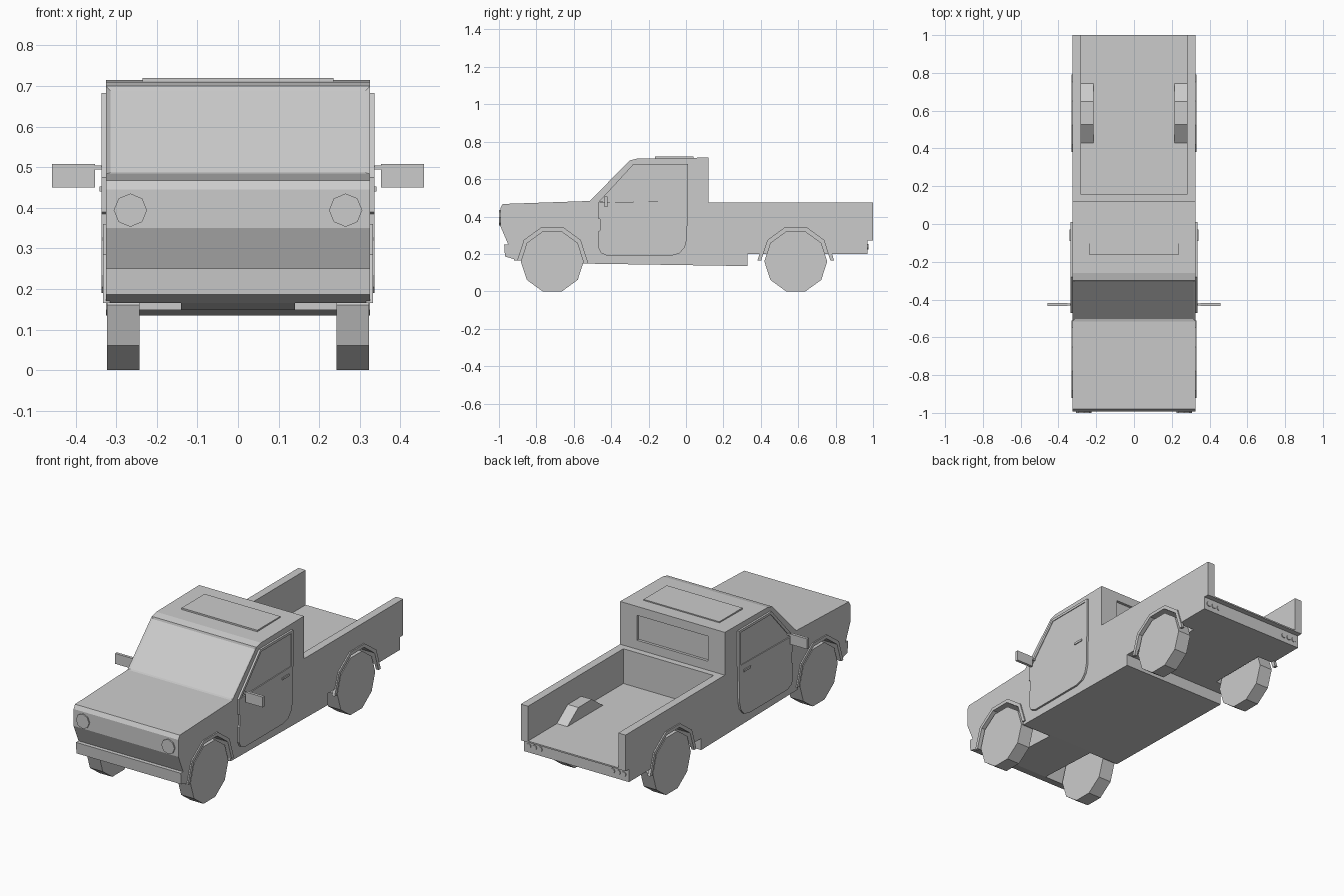
import bpy, bmesh, math

if "Cube" in bpy.data.objects:
    bpy.data.objects.remove(bpy.data.objects["Cube"])

FRONT, REAR = -0.715, 0.587      # axle positions
HUB = 0.165                      # arch centre height


def prism(name, pts, axis, a, b, mirror=False, helper=False):
    """Extrude a 2D outline along x (points are y,z) or along y (points are x,z)."""
    bm = bmesh.new()

    def place(u, v, d):
        return (d, u, v) if axis == 'x' else (u, d, v)

    lo = [bm.verts.new(place(u, v, a)) for u, v in pts]
    hi = [bm.verts.new(place(u, v, b)) for u, v in pts]
    bm.faces.new(lo)
    bm.faces.new(hi[::-1])
    n = len(pts)
    for i in range(n):
        j = (i + 1) % n
        bm.faces.new((lo[i], hi[i], hi[j], lo[j]))
    bmesh.ops.recalc_face_normals(bm, faces=bm.faces)
    me = bpy.data.meshes.new(name)
    bm.to_mesh(me)
    bm.free()
    ob = bpy.data.objects.new(name, me)
    bpy.context.collection.objects.link(ob)
    if mirror:
        m = ob.modifiers.new("mirror", 'MIRROR')
        m.use_mirror_merge = False
    if helper:
        ob.hide_render = True
        ob.hide_set(True)
    return ob


def rect(u0, u1, v0, v1):
    return [(u0, v0), (u1, v0), (u1, v1), (u0, v1)]


def ring(u, v, r, n):
    return [(u + r * math.cos(2 * math.pi * i / n), v + r * math.sin(2 * math.pi * i / n))
            for i in range(n)]


def arch(y, r):
    return ring(y, HUB, r, 10)[:6]


def cut(ob, cutter):
    m = ob.modifiers.new("cut", 'BOOLEAN')
    m.operation = 'DIFFERENCE'
    m.solver = 'EXACT'
    m.object = cutter


# Cab, bonnet and bed floor as one side profile
body = prism("body", [
    (-0.993, 0.445), (-0.98, 0.467), (-0.515, 0.483), (-0.30, 0.70), (-0.26, 0.71),
    (0.12, 0.715), (0.12, 0.28), (1.0, 0.28), (1.0, 0.272), (0.97, 0.272), (0.97, 0.20),
    (0.33, 0.20), (0.33, 0.135), (-0.52, 0.148), (-0.90, 0.165), (-0.968, 0.187),
    (-0.972, 0.25), (-0.95, 0.25), (-0.993, 0.35)], 'x', -0.325, 0.325)

# Recessed windscreen
bm = bmesh.new()
bm.from_mesh(body.data)
screen = [f for f in bm.faces if abs(f.calc_center_median().y + 0.4075) < 0.01
          and f.normal.z > 0.3]
bmesh.ops.inset_individual(bm, faces=screen, thickness=0.015, depth=-0.006)
bm.to_mesh(body.data)
bm.free()

# Bed walls and inner wheel housings
side_wall = prism("bed_side_wall", rect(0.12, 1.0, 0.28, 0.475), 'x', 0.28, 0.325, True)
prism("bed_front_wall", rect(-0.28, 0.28, 0.28, 0.475), 'y', 0.12, 0.155)
housing = prism("bed_wheel_housing", arch(REAR, 0.195)[1:5], 'x', 0.215, 0.28, True)

# Wheel wells and rear window recess
for y, depth in ((FRONT, 0.14), (REAR, 0.225)):
    pts = [(y + 0.185, 0.05)] + arch(y, 0.185) + [(y - 0.185, 0.05)]
    well = prism("wheel_well_cutter", pts, 'x', depth, 0.4, True, True)
    cut(body, well)
    if y == REAR:
        cut(side_wall, well)
        cut(housing, well)
cut(body, prism("rear_window_cutter", rect(-0.22, 0.22, 0.525, 0.665), 'y',
                0.105, 0.2, helper=True))

# Wheels and arch flares
for label, y in (("front", FRONT), ("rear", REAR)):
    prism(label + "_wheel", ring(y, 0.16, 0.1682, 10), 'x', 0.243, 0.323, True)
    prism(label + "_arch_flare", arch(y, 0.205) + arch(y, 0.185)[::-1],
          'x', 0.315, 0.332, True)

# Doors: lower panel with hinge notches, side window, frame
prism("door_panel", [
    (-0.47, 0.475), (-0.47, 0.39), (-0.46, 0.385), (-0.46, 0.325), (-0.47, 0.32),
    (-0.47, 0.235), (-0.455, 0.205), (-0.42, 0.19), (-0.08, 0.19), (-0.035, 0.203),
    (-0.007, 0.235), (0.005, 0.28), (0.01, 0.485)], 'x', 0.32, 0.336, True)
outer = [(-0.47, 0.475), (-0.28, 0.682), (0.01, 0.682), (0.01, 0.485)]
inner = [(-0.445, 0.478), (-0.273, 0.668), (-0.006, 0.668), (-0.006, 0.4845)]
prism("door_window_frame", outer + inner[::-1], 'x', 0.32, 0.336, True)
prism("door_window", inner, 'x', 0.32, 0.332, True)
prism("door_handle", rect(-0.09, -0.03, 0.44, 0.452), 'x', 0.33, 0.341, True)

# Wing mirrors
prism("mirror_stem", rect(0.33, 0.355, 0.494, 0.504), 'y', -0.432, -0.422, True)
prism("wing_mirror", rect(0.352, 0.458, 0.45, 0.508), 'y', -0.435, -0.419, True)

# Roof hatch
prism("roof_hatch", rect(-0.235, 0.235, 0.705, 0.72), 'y', -0.165, 0.04)

# Lamps
prism("headlight", ring(0.265, 0.394, 0.041, 8), 'y', -1.0, -0.98, True)
for x in (0.225, 0.26, 0.295):
    prism("tail_lamp", ring(x, 0.238, 0.014, 8), 'y', 0.96, 0.975, True)
